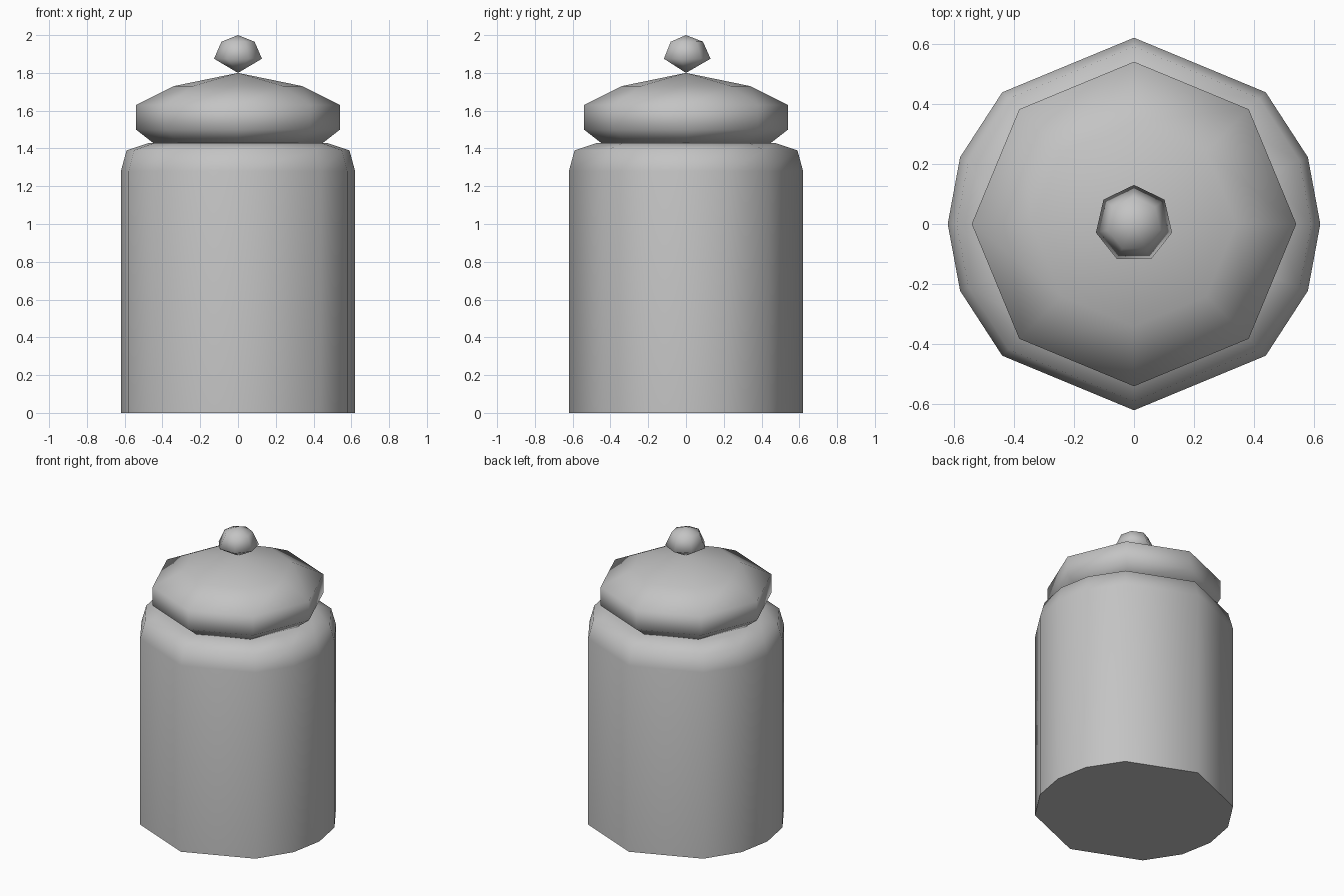
import bpy
import bmesh
from math import sin, cos, radians

cube = bpy.data.objects.get("Cube")
if cube:
    bpy.data.objects.remove(cube, do_unlink=True)

grey = bpy.data.materials.new("plain grey")
grey.use_nodes = True
colour = (0.55, 0.55, 0.55, 1)
grey.diffuse_color = colour
grey.node_tree.nodes["Principled BSDF"].inputs["Base Color"].default_value = colour


def lathe(name, angles, profile):
    """Sweep (radius, height) rings round z; zero radius makes a pole."""
    bm = bmesh.new()
    count = len(angles)
    rings = []
    for r, z in profile:
        if r == 0:
            rings.append([bm.verts.new((0, 0, z))] * count)
        else:
            rings.append([bm.verts.new((r * cos(radians(a)), r * sin(radians(a)), z))
                          for a in angles])
    for low, high in zip(rings, rings[1:]):
        for i in range(count):
            j = (i + 1) % count
            corners = [low[i], low[j], high[j], high[i]]
            bm.faces.new(list(dict.fromkeys(corners)))
    # Close open ends
    if profile[0][0]:
        bm.faces.new(rings[0][::-1])
    if profile[-1][0]:
        bm.faces.new(rings[-1])
    mesh = bpy.data.meshes.new(name)
    bm.to_mesh(mesh)
    bm.free()
    mesh.materials.append(grey)
    obj = bpy.data.objects.new(name, mesh)
    bpy.context.collection.objects.link(obj)
    bpy.ops.object.select_all(action='DESELECT')
    obj.select_set(True)
    bpy.context.view_layer.objects.active = obj
    bpy.ops.object.shade_smooth_by_angle(angle=radians(85))
    return obj


octagon = [45 * i for i in range(8)]
heptagon = [90 + 360 * i / 7 for i in range(7)]
# The jar has extra corners on its left and right sides
jar_corners = sorted(octagon + [21, 159, 201, 339])

lathe("jar_body", jar_corners,
      [(0.62, 0), (0.62, 1.28), (0.59, 1.39), (0.47, 1.43)])
lathe("lid", octagon,
      [(0.45, 1.43), (0.54, 1.5), (0.54, 1.63), (0.34, 1.73), (0, 1.8)])
lathe("lid_knob", heptagon,
      [(0, 1.8), (0.13, 1.875), (0.09, 1.965), (0, 2)])
